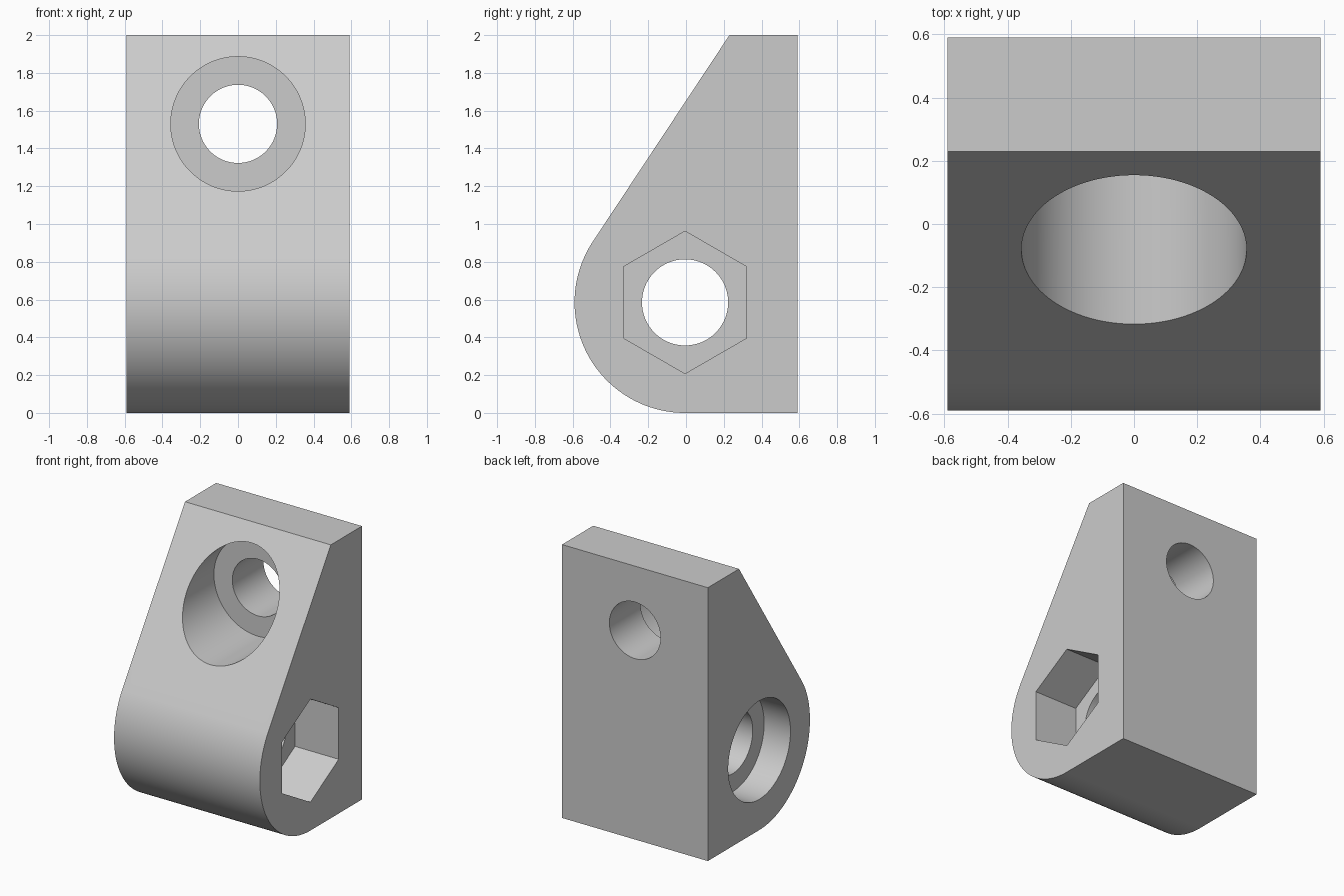
import bpy
import bmesh
from math import atan2, acos, cos, sin, pi, hypot, radians
from mathutils import Matrix

default = bpy.data.objects.get("Cube")
if default:
    bpy.data.objects.remove(default, do_unlink=True)

HALF = 0.59            # half width and half depth of the block
TOP_Y = 0.23           # front edge of the flat top
R = 0.585              # radius of the rounded foot
CY, CZ = -0.005, 0.585  # axis of the rounded foot and cross hole
BOLT_Z = 1.53          # height of the front-to-back hole

grey = bpy.data.materials.new("plain grey")
grey.use_nodes = True
colour = (0.6, 0.6, 0.6, 1)
grey.diffuse_color = colour
grey.node_tree.nodes["Principled BSDF"].inputs["Base Color"].default_value = colour


def add_object(name, bm):
    bmesh.ops.recalc_face_normals(bm, faces=bm.faces)
    mesh = bpy.data.meshes.new(name)
    bm.to_mesh(mesh)
    bm.free()
    mesh.materials.append(grey)
    obj = bpy.data.objects.new(name, mesh)
    bpy.context.collection.objects.link(obj)
    return obj


def cutter(name, axis, radius, start, end, sides=96):
    """Prism running along x or y from start to end."""
    bm = bmesh.new()
    bmesh.ops.create_cone(bm, cap_ends=True, segments=sides, radius1=radius,
                          radius2=radius, depth=end - start)
    mid = (start + end) / 2
    if axis == "x":
        place = Matrix.Translation((mid, CY, CZ)) @ Matrix.Rotation(pi / 2, 4, "Y")
        # turn the prism so that a corner points straight up
        place = place @ Matrix.Rotation(pi if sides > 6 else 0, 4, "Z")
    else:
        place = Matrix.Translation((0, mid, BOLT_Z)) @ Matrix.Rotation(pi / 2, 4, "X")
    bmesh.ops.transform(bm, matrix=place, verts=bm.verts)
    if sides == 6 and abs(max(v.co.z for v in bm.verts) - CZ - radius) > 0.01:
        turn = Matrix.Rotation(pi / 6, 3, "X")
        bmesh.ops.rotate(bm, cent=(mid, CY, CZ), matrix=turn, verts=bm.verts)
    obj = add_object(name, bm)
    obj.hide_render = True
    return obj


# Side profile: flat top, back and base, with a sloped front tangent to the foot
dy, dz = TOP_Y - CY, 2 - CZ
tangent = atan2(dz, dy) + acos(R / hypot(dy, dz))
STEPS = 80
arc = [tangent + (1.5 * pi - tangent) * i / STEPS for i in range(STEPS + 1)]
profile = [(HALF, 0), (HALF, 2), (TOP_Y, 2)]
profile += [(CY + R * cos(a), CZ + R * sin(a)) for a in arc]

bm = bmesh.new()
face = bm.faces.new([bm.verts.new((-HALF, y, z)) for y, z in profile])
extruded = bmesh.ops.extrude_face_region(bm, geom=[face])["geom"]
bmesh.ops.translate(bm, vec=(2 * HALF, 0, 0),
                    verts=[g for g in extruded if isinstance(g, bmesh.types.BMVert)])
body = add_object("mounting_block", bm)

# Holes and recesses
cutters = [
    cutter("bolt_hole_cutter", "y", 0.207, -1, 1),
    cutter("bolt_counterbore_cutter", "y", 0.356, -1, TOP_Y),
    cutter("cross_hole_cutter", "x", 0.228, -1, 1),
    cutter("round_recess_cutter", "x", 0.36, -1, -HALF + 0.213),
    cutter("hex_nut_recess_cutter", "x", 0.377, HALF - 0.353, 1, sides=6),
]
bpy.context.view_layer.objects.active = body
for c in cutters:
    mod = body.modifiers.new(c.name, "BOOLEAN")
    mod.operation = "DIFFERENCE"
    mod.solver = "EXACT"
    mod.object = c
    bpy.ops.object.modifier_apply(modifier=mod.name)
for c in cutters:
    bpy.data.objects.remove(c, do_unlink=True)

# Smooth round surfaces, crisp edges
bpy.ops.object.select_all(action="DESELECT")
body.select_set(True)
bpy.ops.object.shade_smooth_by_angle(angle=radians(20))
